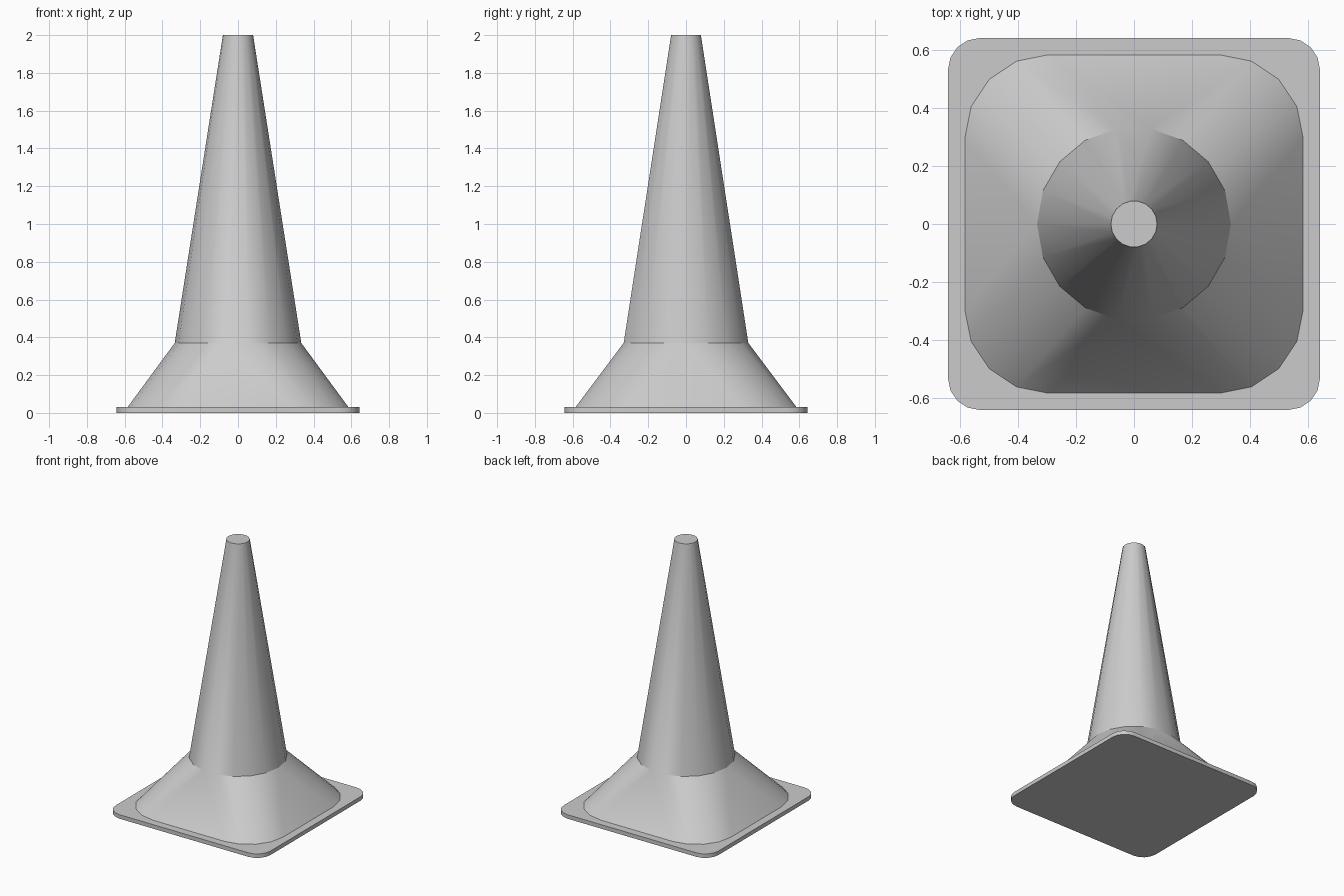
import bpy, bmesh
from math import sin, cos, pi, radians

if "Cube" in bpy.data.objects:
    bpy.data.objects.remove(bpy.data.objects["Cube"])

PLATE_Z, WAIST_Z, TOP_Z = 0.03, 0.37, 2.0
SIDES = 18


def rounded_square(half, radius, z, steps=4):
    """Outline of a square with rounded corners."""
    pts = []
    for q in range(4):
        mid = q * pi / 2 + pi / 4
        cx = (half - radius) * (1 if cos(mid) > 0 else -1)
        cy = (half - radius) * (1 if sin(mid) > 0 else -1)
        for i in range(steps + 1):
            a = q * pi / 2 + i * pi / 2 / steps
            pts.append((cx + radius * cos(a), cy + radius * sin(a), z))
    return pts


def circle(radius, z):
    return [(radius * cos(2 * pi * i / SIDES), radius * sin(2 * pi * i / SIDES), z)
            for i in range(SIDES)]


def add_loop(bm, pts):
    return [bm.verts.new(p) for p in pts]


def wall(bm, low, high):
    n = len(low)
    for i in range(n):
        j = (i + 1) % n
        bm.faces.new((low[i], low[j], high[j], high[i]))


def finish(bm, name):
    bmesh.ops.recalc_face_normals(bm, faces=bm.faces[:])
    mesh = bpy.data.meshes.new(name)
    bm.to_mesh(mesh)
    bm.free()
    obj = bpy.data.objects.new(name, mesh)
    bpy.context.collection.objects.link(obj)
    bpy.ops.object.select_all(action='DESELECT')
    obj.select_set(True)
    bpy.context.view_layer.objects.active = obj
    bpy.ops.object.shade_smooth_by_angle(angle=radians(30))


# Flat base plate
bm = bmesh.new()
low = add_loop(bm, rounded_square(0.643, 0.11, 0))
high = add_loop(bm, rounded_square(0.643, 0.11, PLATE_Z))
wall(bm, low, high)
bm.faces.new(low[::-1])
bm.faces.new(high)
finish(bm, "base_plate")

# Skirt blending the square foot into the round waist, open at both ends
bm = bmesh.new()
foot = add_loop(bm, rounded_square(0.585, 0.29, PLATE_Z))
waist = add_loop(bm, circle(0.335, WAIST_Z))
bmesh.ops.convex_hull(bm, input=foot + waist)
bm.normal_update()
caps = [f for f in bm.faces if abs(f.normal.z) > 0.99]
bmesh.ops.delete(bm, geom=caps, context='FACES_ONLY')
loose = [e for e in bm.edges if not e.link_faces]
bmesh.ops.delete(bm, geom=loose, context='EDGES')

# Tall cone on the waist, closed by a flat tip
tip = add_loop(bm, circle(0.08, TOP_Z))
wall(bm, waist, tip)
bm.faces.new(tip)
finish(bm, "cone_body")
